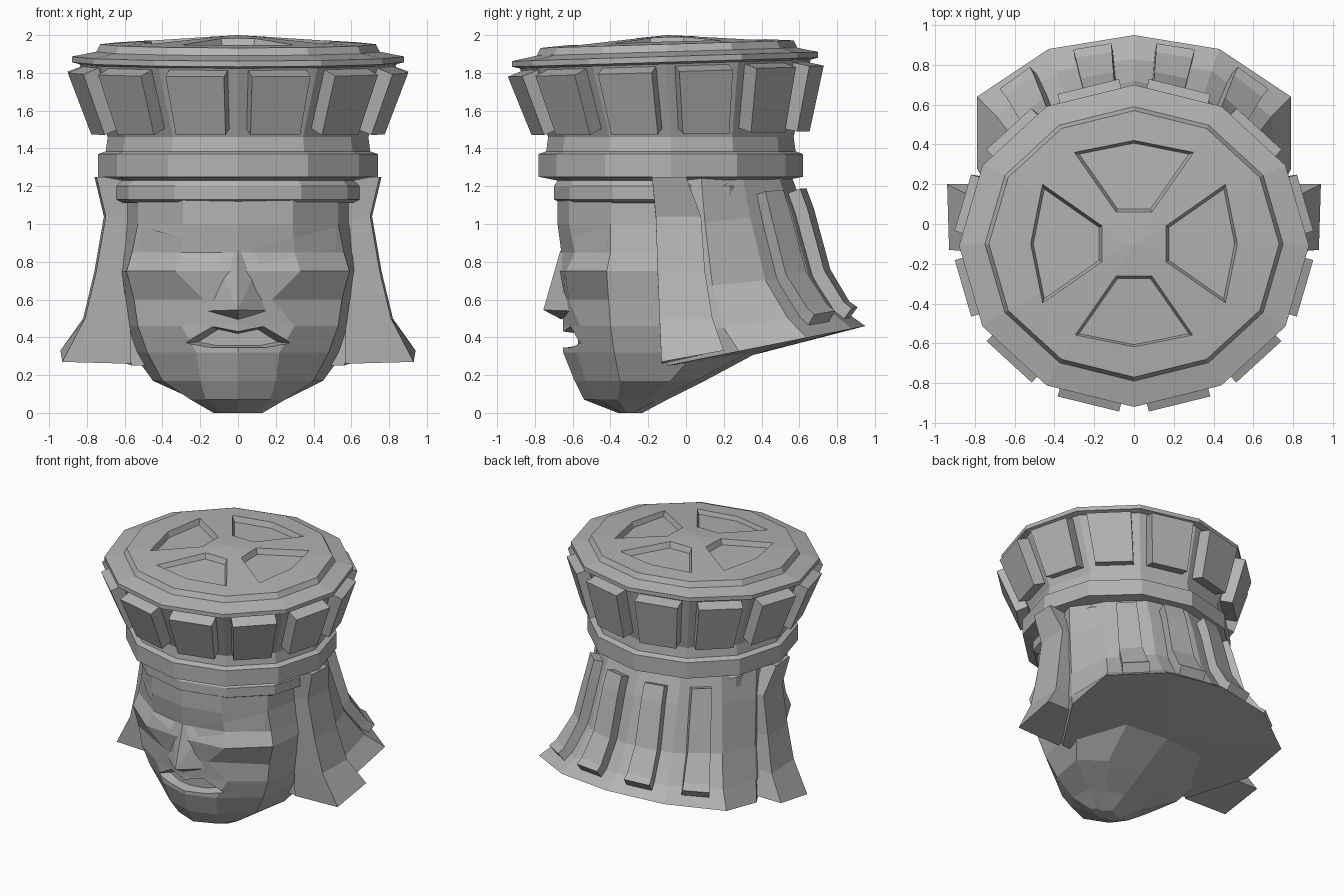
import bpy
import bmesh
from math import sin, cos, pi, hypot
from mathutils import Vector

cube = bpy.data.objects.get("Cube")
if cube:
    bpy.data.objects.remove(cube, do_unlink=True)

stone = bpy.data.materials.new("grey_stone")
stone.use_nodes = True
GREY = (0.45, 0.45, 0.45, 1)
stone.diffuse_color = GREY
shader = stone.node_tree.nodes["Principled BSDF"]
shader.inputs["Base Color"].default_value = GREY
shader.inputs["Roughness"].default_value = 0.9


def finish(name, bm):
    bmesh.ops.recalc_face_normals(bm, faces=bm.faces[:])
    mesh = bpy.data.meshes.new(name)
    bm.to_mesh(mesh)
    bm.free()
    mesh.materials.append(stone)
    obj = bpy.data.objects.new(name, mesh)
    bpy.context.collection.objects.link(obj)
    return obj


def loft(name, rings, tip=None):
    """Skin a stack of equal rings; the last end is a flat cap or a fan to a tip."""
    bm = bmesh.new()
    rows = [[bm.verts.new(p) for p in ring] for ring in rings]
    n = len(rows[0])
    for a, b in zip(rows, rows[1:]):
        for i in range(n):
            j = (i + 1) % n
            bm.faces.new((a[i], a[j], b[j], b[i]))
    bm.faces.new(rows[0])
    if tip is None:
        bm.faces.new(rows[-1])
    else:
        apex = bm.verts.new(tip)
        for i in range(n):
            bm.faces.new((rows[-1][i], rows[-1][(i + 1) % n], apex))
    return finish(name, bm)


def plate(name, left, right, thickness):
    """Strip between two edges, thickened evenly to both sides."""
    bm = bmesh.new()
    a = [bm.verts.new(p) for p in left]
    b = [bm.verts.new(p) for p in right]
    for i in range(len(a) - 1):
        bm.faces.new((a[i], b[i], b[i + 1], a[i + 1]))
    obj = finish(name, bm)
    mod = obj.modifiers.new("thickness", "SOLIDIFY")
    mod.thickness = thickness
    mod.offset = 0
    return obj


def hull(name, points):
    bm = bmesh.new()
    for p in points:
        bm.verts.new(p)
    bmesh.ops.convex_hull(bm, input=bm.verts[:])
    return finish(name, bm)


def recess(obj, outline, inward, shrink):
    """Sink an outline into the surface with sloping side walls."""
    rim = [Vector(p) for p in outline]
    inward = Vector(inward)
    middle = sum(rim, Vector()) / len(rim)
    floor = [p.lerp(middle, shrink) + inward for p in rim]
    outside = [p - inward * 4 for p in rim]
    cutter = loft("recess_cutter", [floor, rim, outside])
    mod = obj.modifiers.new("recess", "BOOLEAN")
    mod.operation = "DIFFERENCE"
    mod.solver = "EXACT"
    mod.object = cutter
    bpy.context.view_layer.objects.active = obj
    bpy.ops.object.modifier_apply(modifier=mod.name)
    bpy.data.objects.remove(cutter, do_unlink=True)


def mirrored(half):
    """Close a half ring whose first and last points lie on the centre plane."""
    return half + [(-x, y, z) for x, y, z in reversed(half[1:-1])]


def flip(points, side):
    return [(side * p[0], p[1], p[2]) for p in points]


# Hat: brow bands, flared crown, rim and lid
def hat_ring(rx, ry, cy, z, tilt=0):
    ring = []
    for i in range(12):
        a = i * pi / 6
        y = cy - ry * cos(a)
        ring.append(Vector((rx * sin(a), y, z + tilt * y)))
    return ring


wall_low = hat_ring(.69, .65, -.08, 1.46)
wall_high = hat_ring(.84, .77, -.11, 1.85, .03)
hat_rings = [
    hat_ring(.63, .58, -.08, 1.11),
    hat_ring(.67, .62, -.08, 1.13),
    hat_ring(.67, .62, -.08, 1.2),
    hat_ring(.64, .60, -.08, 1.23),
    hat_ring(.74, .70, -.08, 1.25),
    hat_ring(.74, .70, -.08, 1.37),
    hat_ring(.70, .66, -.08, 1.385),
    wall_low,
    wall_high,
    hat_ring(.88, .81, -.11, 1.86, .03),
    hat_ring(.88, .81, -.11, 1.89, .03),
    hat_ring(.75, .69, -.1, 1.915, .03),
    hat_ring(.73, .67, -.1, 1.955, .03),
]
hat = loft("hat", hat_rings, tip=(0, -.1, 2))

# Four sunken wedges in the lid
wedge = [(.16, -.09), (.46, -.3), (.52, 0), (.46, .3), (.16, .09)]
for k in range(4):
    c, s = cos(k * pi / 2), sin(k * pi / 2)
    flat = [(d * c - w * s, d * s + w * c - .1) for d, w in wedge]
    rim = [(x, y, 2 - .065 * hypot(x, y + .1) + .02 * (y + .1)) for x, y in flat]
    recess(hat, rim, (0, 0, -.04), .08)

# Raised panels around the crown
for i in range(12):
    j = (i + 1) % 12
    edges = []
    for u in (.13, .87):
        low = wall_low[i].lerp(wall_low[j], u)
        high = wall_high[i].lerp(wall_high[j], u)
        edges.append([low.lerp(high, v) for v in (.12, .97)])
    plate("crown_panel", edges[0], edges[1], .18)

# Head: height, depth of the back, then half section from nose line to side
head_rows = [
    (0, -.28, [(0, -.36), (.09, -.34), (.13, -.31), (.1, -.28)]),
    (.07, -.15, [(0, -.54), (.17, -.47), (.25, -.36), (.23, -.2)]),
    (.17, .05, [(0, -.59), (.2, -.53), (.4, -.35), (.45, -.08)]),
    (.32, .33, [(0, -.65), (.22, -.58), (.48, -.38), (.56, .05)]),
    (.46, .2, [(0, -.65), (.3, -.56), (.53, -.4), (.58, -.1)]),
    (.6, .2, [(0, -.65), (.18, -.62), (.55, -.41), (.6, -.1)]),
    (.75, .2, [(0, -.67), (.33, -.64), (.59, -.42), (.62, -.1)]),
    (.85, .2, [(0, -.66), (.3, -.59), (.56, -.4), (.61, -.1)]),
    (1, .2, [(0, -.68), (.29, -.62), (.53, -.4), (.6, -.1)]),
    (1.18, .2, [(0, -.68), (.29, -.62), (.53, -.4), (.6, -.1)]),
]
head_rings = []
for z, back, section in head_rows:
    half = section + [(section[-1][0] * .6, back), (0, back + .05)]
    head_rings.append(mirrored([(x, y, z) for x, y in half]))
head = loft("head", head_rings)

# Narrow slanted eyes
eye = [(.07, -.65, .865), (.3, -.6, .925), (.52, -.41, .985),
       (.52, -.43, .87), (.11, -.65, .785)]
for side in (1, -1):
    recess(head, flip(eye, side), (0, .09, -.01), .2)

# Downturned mouth
mouth = mirrored([(0, -.64, .43), (.14, -.62, .46), (.28, -.56, .37),
                  (.15, -.61, .345), (0, -.64, .345)])
recess(head, mouth, (0, .06, 0), .25)

# Nose
hull("nose", mirrored([(0, -.665, .86), (.1, -.62, .77), (.16, -.61, .54),
                       (0, -.66, .495)]) + [(0, -.755, .545), (0, -.5, .6)])

# Head cloth: height at the middle, slope to the back, half section
cloth_rows = [
    (1.25, 0, [(.6, -.1), (.65, .08), (.51, .3), (.3, .49), (0, .56)]),
    (1, .1, [(.6, -.1), (.66, .1), (.54, .34), (.32, .56), (0, .63)]),
    (.66, .1, [(.62, -.1), (.68, .14), (.6, .42), (.35, .65), (0, .72)]),
    (.42, .15, [(.63, -.1), (.73, .2), (.69, .54), (.39, .77), (0, .83)]),
    (.27, .2, [(.56, -.1), (.79, .28), (.79, .64), (.43, .88), (0, .95)]),
]
cloth = [[Vector((x, y, z + slope * y)) for x, y in half]
         for z, slope, half in cloth_rows]
cloth_rings = []
for half in cloth:
    start = (0, half[0].y, half[0].z)
    cloth_rings.append(mirrored([start] + [tuple(p) for p in half]))
loft("head_cloth", cloth_rings, tip=(0, .37, .31))


def on_cloth(column, u, v):
    r = min(int(v), len(cloth) - 2)
    a = cloth[r][column].lerp(cloth[r][column + 1], u)
    b = cloth[r + 1][column].lerp(cloth[r + 1][column + 1], u)
    return a.lerp(b, v - r)


# Raised folds down the back of the cloth
for side in (1, -1):
    for column in (2, 3):
        edges = [flip([on_cloth(column, u, v) for v in (.45, 1, 2, 3, 3.45)], side)
                 for u in (.27, .74)]
        plate("cloth_fold", edges[0], edges[1], .14)

# Side flaps: outer x, front y, back y, front z, back z
flap = [(.75, -.18, 0, 1.25, 1.25), (.7, -.16, .08, 1.04, 1.04),
        (.75, -.15, .1, .75, .75), (.81, -.14, .14, .5, .5),
        (.93, -.13, .2, .27, .33)]
for side in (1, -1):
    rings = []
    for x, front, back, zf, zb in flap:
        ring = [(x, front, zf), (x + .01, back, zb), (.57, back, zb), (.57, front, zf - .01)]
        rings.append(flip(ring, side))
    loft("side_flap", rings)
